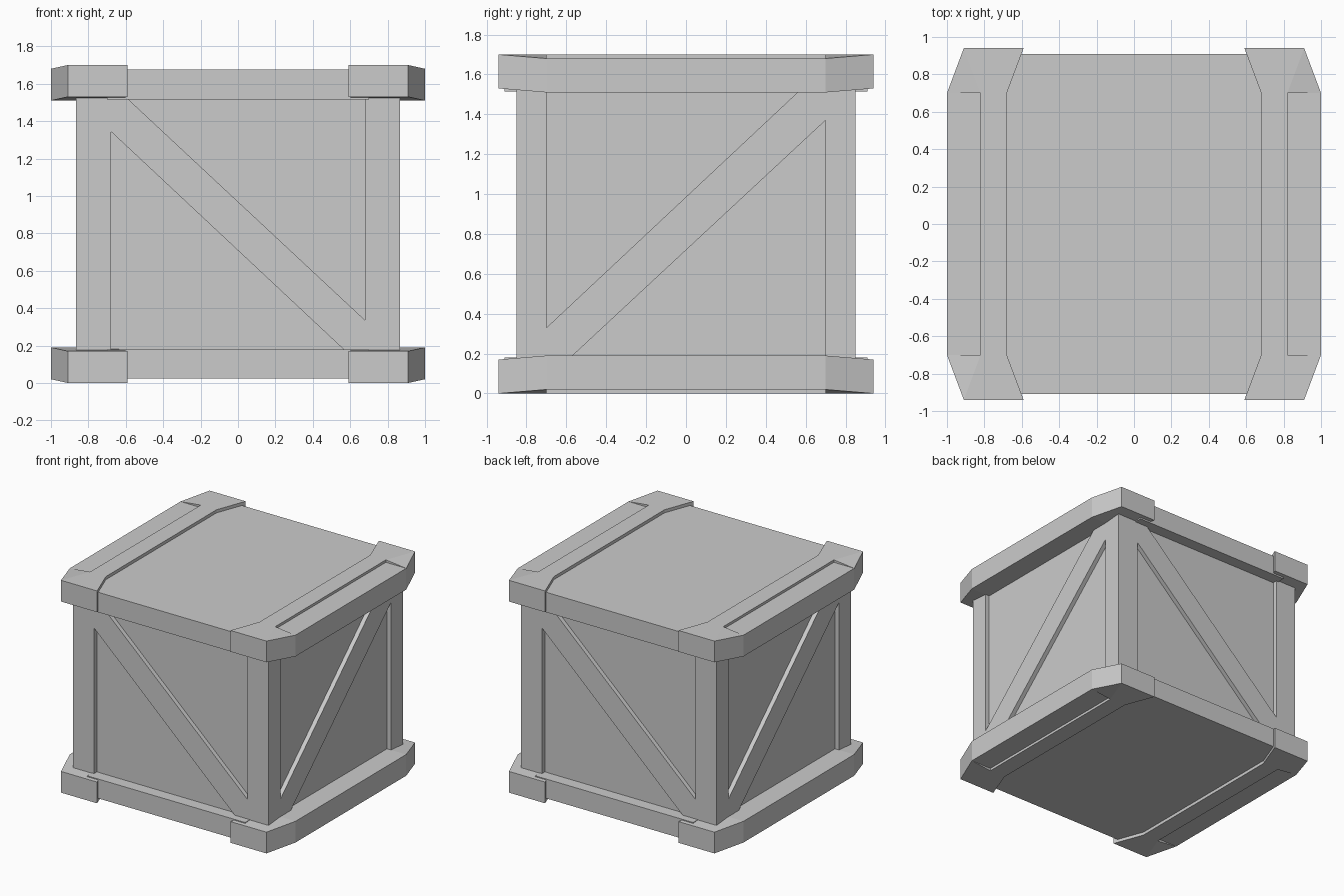
import bpy, bmesh, math

if "Cube" in bpy.data.objects:
    bpy.data.objects.remove(bpy.data.objects["Cube"])

H = 1.70  # overall height; top and bottom frames mirror about H / 2


def solid(name, hulls):
    """One object made from convex pieces, each given by its corner points."""
    mesh = bpy.data.meshes.new(name)
    bm = bmesh.new()
    for pts in hulls:
        verts = [bm.verts.new(p) for p in pts]
        bmesh.ops.convex_hull(bm, input=verts)
    bmesh.ops.dissolve_limit(bm, angle_limit=math.radians(0.5),
                             verts=bm.verts[:], edges=bm.edges[:])
    bmesh.ops.recalc_face_normals(bm, faces=bm.faces[:])
    bm.to_mesh(mesh)
    bm.free()
    ob = bpy.data.objects.new(name, mesh)
    bpy.context.collection.objects.link(ob)
    return ob


def box(x0, x1, y0, y1, z0, z1):
    return [(x, y, z) for x in (x0, x1) for y in (y0, y1) for z in (z0, z1)]


# Recessed body panels
solid("body", [box(-0.83, 0.83, -0.815, 0.815, 0.06, 1.64)])

# Lid and base slabs
solid("lid", [box(-0.70, 0.70, -0.91, 0.91, 1.515, 1.675)])
solid("base", [box(-0.70, 0.70, -0.91, 0.91, 0.025, 0.18)])

# Corner posts
for sx in (-1, 1):
    for sy in (-1, 1):
        solid("corner_post", [box(sx * 0.68, sx * 0.865, sy * 0.70, sy * 0.85, 0.08, 1.62)])

# Side rails: stepped middle with flared, raised ends
end = [(0.59, 1.70), (0.91, 1.70), (0.91, 1.53), (0.59, 1.53)]
mid = [(0.68, 1.70), (0.82, 1.70), (1.0, 1.68), (1.0, 1.51), (0.68, 1.51)]
rail = [box(0.68, 0.82, -0.70, 0.70, 1.51, 1.70),
        box(0.82, 1.0, -0.70, 0.70, 1.51, 1.68)]
for sy in (-1, 1):
    rail.append([(x, sy * 0.94, z) for x, z in end] + [(x, sy * 0.70, z) for x, z in mid])
for sx in (-1, 1):
    for level in ("top", "bottom"):
        solid(level + "_rail", [[(sx * x, y, z if level == "top" else H - z)
                                 for x, y, z in piece] for piece in rail])

# Diagonal braces, flush with the posts; opposite sides are half turns
front = [(-0.68, 1.52), (-0.59, 1.52), (0.68, 0.335), (0.68, 0.17), (0.575, 0.17), (-0.68, 1.345)]
side = [(-0.70, 0.17), (-0.59, 0.17), (0.70, 1.37), (0.70, 1.52), (0.57, 1.52), (-0.70, 0.33)]
for s in (-1, 1):
    solid("front_back_brace", [[(s * x, -s * d, z) for x, z in front for d in (0.80, 0.85)]])
    solid("side_brace", [[(s * d, s * y, z) for y, z in side for d in (0.81, 0.865)]])
